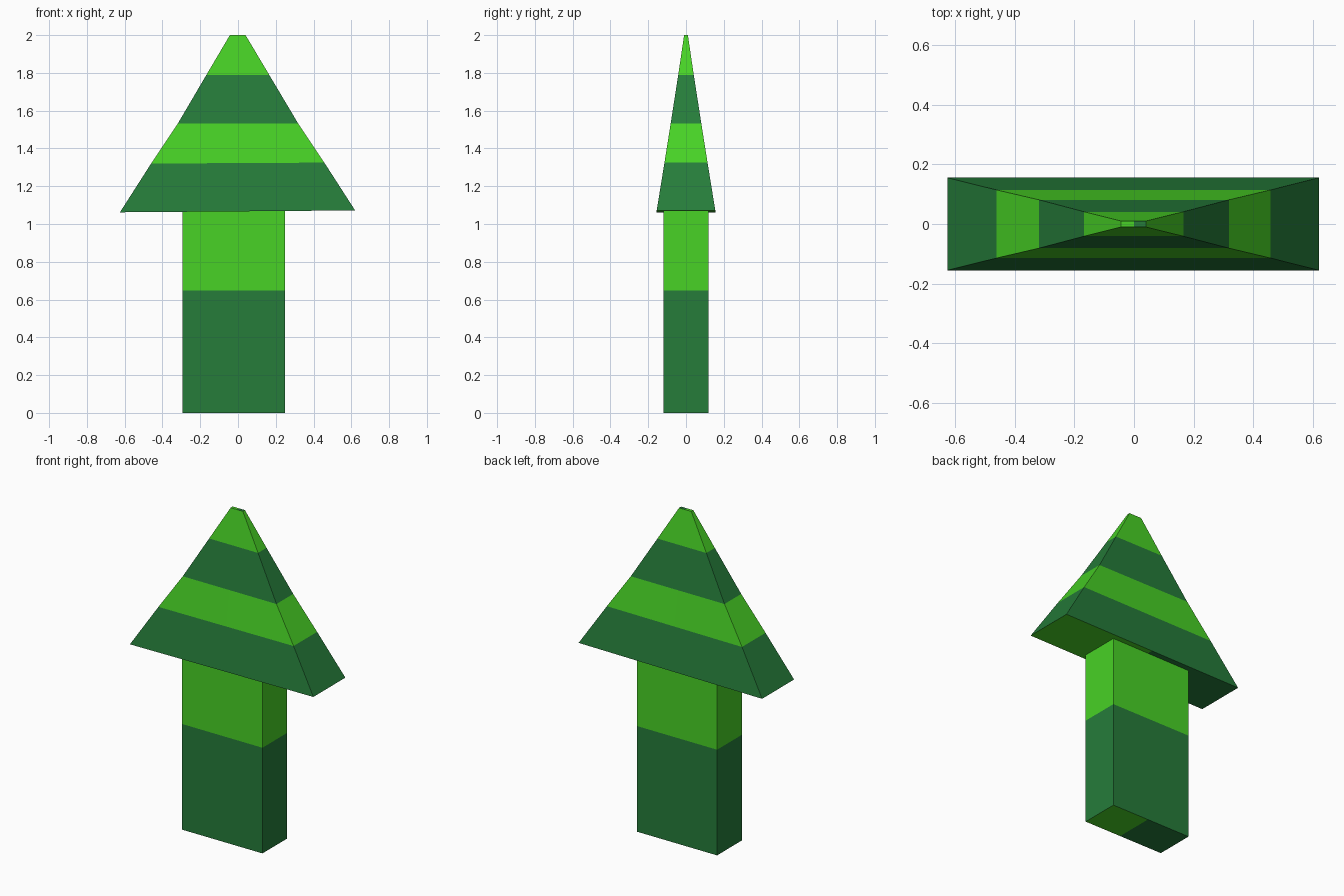
import bpy, bmesh

if "Cube" in bpy.data.objects:
    bpy.data.objects.remove(bpy.data.objects["Cube"])


def material(name, rgb):
    m = bpy.data.materials.new(name)
    m.diffuse_color = (*rgb, 1)
    m.use_nodes = True
    m.node_tree.nodes["Principled BSDF"].inputs["Base Color"].default_value = m.diffuse_color
    return m


LIGHT, DARK = 0, 1
MATS = [material("light green", (0.065, 0.645, 0.019)),
        material("dark green", (0.019, 0.202, 0.042))]


def stacked_block(name, rings, bands, top_cap=True):
    """Loft rectangles (x0, x1, half depth, z left, z right); one colour per band."""
    bm = bmesh.new()
    loops = [[bm.verts.new(p) for p in ((x0, -y, zl), (x1, -y, zr), (x1, y, zr), (x0, y, zl))]
             for x0, x1, y, zl, zr in rings]
    for lower, upper, colour in zip(loops, loops[1:], bands):
        for i in range(4):
            j = (i + 1) % 4
            bm.faces.new((lower[i], lower[j], upper[j], upper[i])).material_index = colour
    # end caps are split in two colours at x = 0
    caps = [bm.faces.new(loops[0][::-1])]
    if top_cap:
        caps.append(bm.faces.new(loops[-1]))
    bm.normal_update()
    bmesh.ops.bisect_plane(bm, geom=bm.verts[:] + bm.edges[:] + bm.faces[:],
                           plane_co=(0, 0, 0), plane_no=(1, 0, 0))
    bm.normal_update()
    for f in bm.faces:
        x = f.calc_center_median().x
        if f.normal.z < -0.9:
            f.material_index = LIGHT if x > 0 else DARK
        elif f.normal.z > 0.9:
            f.material_index = LIGHT if x < 0 else DARK
    me = bpy.data.meshes.new(name)
    bm.to_mesh(me)
    bm.free()
    for m in MATS:
        me.materials.append(m)
    ob = bpy.data.objects.new(name, me)
    bpy.context.collection.objects.link(ob)


# Trunk: two-tone upright slab
stacked_block("trunk",
              [(-0.295, 0.25, 0.12, z, z) for z in (0, 0.648, 1.075)],
              [DARK, LIGHT], top_cap=False)

# Crown: striped flat pyramid with a slight kink halfway up
stacked_block("crown",
              [(-0.625, 0.62, 0.155, 1.062, 1.072),
               (-0.46, 0.457, 0.114, 1.32, 1.325),
               (-0.318, 0.318, 0.081, 1.533, 1.533),
               (-0.167, 0.165, 0.041, 1.79, 1.79),
               (-0.043, 0.04, 0.01, 2.0, 2.0)],
              [DARK, LIGHT, DARK, LIGHT])
